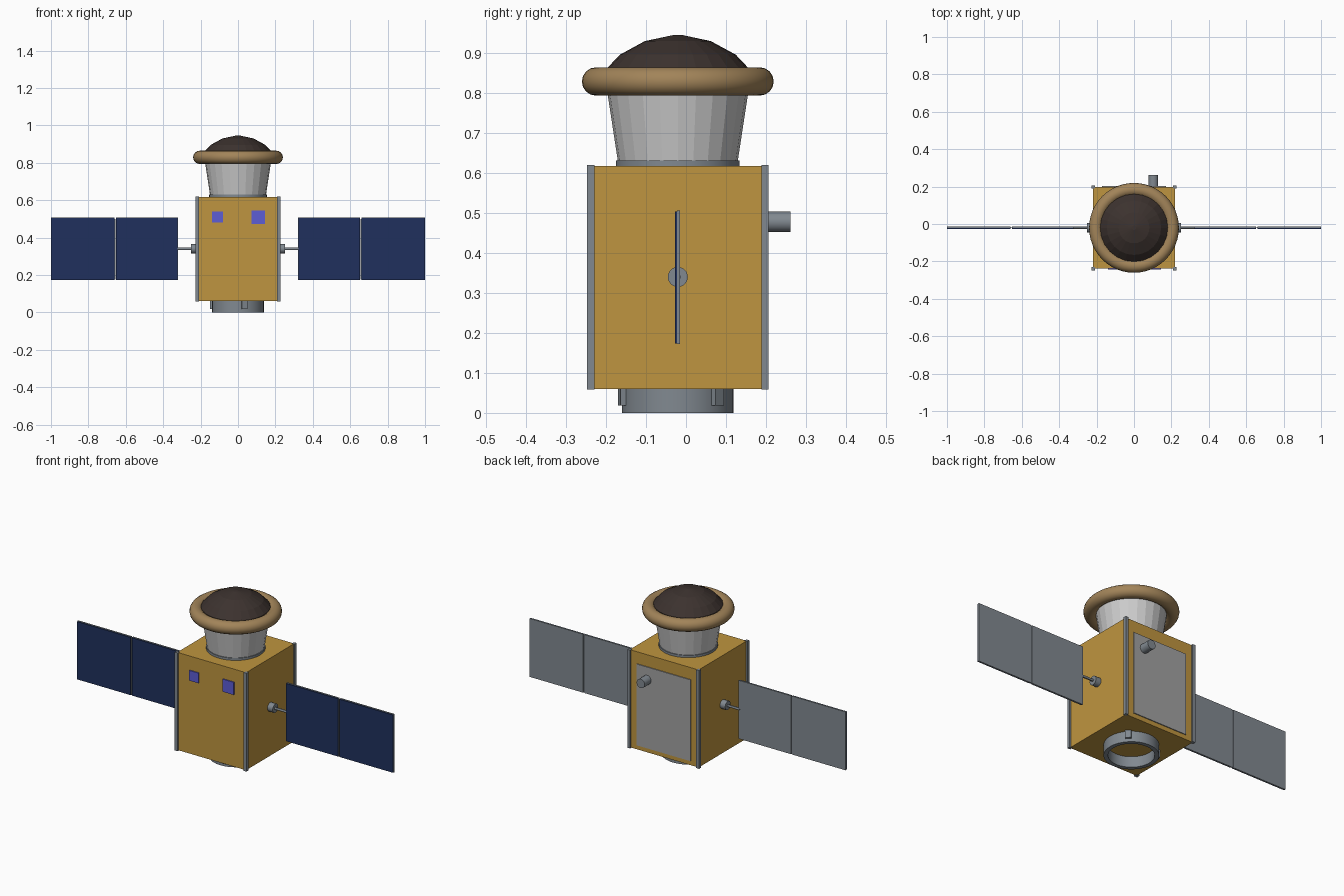
import bpy, bmesh, math
from mathutils import Matrix, Vector

if "Cube" in bpy.data.objects:
    bpy.data.objects.remove(bpy.data.objects["Cube"])

CY = -0.0205   # the bus axis sits slightly forward of the origin


def mat(name, r, g, b):
    m = bpy.data.materials.new(name)
    m.diffuse_color = (r, g, b, 1)
    m.use_nodes = True
    m.node_tree.nodes["Principled BSDF"].inputs["Base Color"].default_value = m.diffuse_color
    return m


GOLD = mat("gold_foil", 0.52, 0.30, 0.05)
STEEL = mat("steel", 0.22, 0.25, 0.28)
WHITE = mat("white_shell", 0.62, 0.62, 0.64)
TAN = mat("tan_ring", 0.36, 0.23, 0.10)
BROWN = mat("heat_shield", 0.045, 0.032, 0.028)
BLUE = mat("solar_cells", 0.014, 0.03, 0.11)
VIOLET = mat("sensor_glass", 0.11, 0.11, 0.66)
PANEL = mat("radiator_grey", 0.36, 0.36, 0.36)


def finish(name, bm, material, smooth=None):
    bmesh.ops.recalc_face_normals(bm, faces=bm.faces[:])
    me = bpy.data.meshes.new(name)
    bm.to_mesh(me)
    bm.free()
    me.materials.append(material)
    ob = bpy.data.objects.new(name, me)
    bpy.context.collection.objects.link(ob)
    if smooth:
        bpy.context.view_layer.objects.active = ob
        ob.select_set(True)
        bpy.ops.object.shade_smooth_by_angle(angle=math.radians(smooth))
        ob.select_set(False)
    return ob


def box(name, lo, hi, material, turn=0):
    lo, hi = Vector(lo), Vector(hi)
    bm = bmesh.new()
    bmesh.ops.create_cube(bm, size=1, matrix=Matrix.Translation((lo + hi) / 2)
                          @ Matrix.Diagonal((*(hi - lo), 1)))
    if turn:
        bmesh.ops.rotate(bm, verts=bm.verts, cent=(0, 0, 0), matrix=Matrix.Rotation(turn, 3, 'Z'))
        bmesh.ops.translate(bm, verts=bm.verts, vec=(0, CY, 0))
    return finish(name, bm, material)


def rod(name, start, end, r, material, sides=24):
    a, b = Vector(start), Vector(end)
    bm = bmesh.new()
    bmesh.ops.create_cone(bm, cap_ends=True, segments=sides, radius1=r, radius2=r, depth=(b - a).length,
                          matrix=Matrix.Translation((a + b) / 2)
                          @ (b - a).to_track_quat('Z', 'Y').to_matrix().to_4x4())
    return finish(name, bm, material, 30)


def lathe(name, profile, material, sides=24, closed=False, smooth=None):
    """Spin (radius, z) points about the bus axis."""
    bm = bmesh.new()
    rings = [[bm.verts.new((r * math.cos(t), CY + r * math.sin(t), z))
              for t in (2 * math.pi * i / sides for i in range(sides))] for r, z in profile]
    pairs = list(zip(rings, rings[1:]))
    if closed:
        pairs.append((rings[-1], rings[0]))
    else:
        bm.faces.new(rings[0])
        bm.faces.new(rings[-1])
    for a, b in pairs:
        for i in range(sides):
            j = (i + 1) % sides
            bm.faces.new((a[i], a[j], b[j], b[i]))
    return finish(name, bm, material, smooth)


# Bus body and corner rails
H = 0.218
box("bus_body", (-H, CY - H, 0.06), (H, CY + H, 0.618), GOLD)
for sx in (-1, 1):
    for sy in (-1, 1):
        x, y, w = sx * H, CY + sy * H, 0.009
        box("corner_rail", (x - w, y - w, 0.058), (x + w, y + w, 0.62), STEEL)

# Launch adapter ring with three clamps
lathe("adapter_ring", [(0.139, 0), (0.139, 0.062), (0.117, 0.062), (0.117, 0)], STEEL, 32, True, 30)
for k in range(3):
    box("ring_clamp", (0.128, -0.015, 0.018), (0.151, 0.015, 0.062), STEEL,
        math.radians(-76 + 120 * k))

# Entry capsule on the top deck
lathe("capsule_collar", [(0.154, 0.616), (0.154, 0.631)], STEEL, 32, smooth=30)
lathe("capsule_cone", [(0.15, 0.63), (0.176, 0.80), (0.18, 0.83)], WHITE, 24)
lathe("inflated_ring", [(0.2045 + 0.0355 * math.cos(a), 0.829 + 0.0355 * math.sin(a))
                        for a in (2 * math.pi * i / 16 for i in range(16))], TAN, 48, True, 60)
lathe("heat_shield", [(0.185, 0.83), (0.18, 0.859), (0.145, 0.896), (0.0825, 0.93), (0.012, 0.945)],
      BROWN, 24)

# Solar wings, one per side
for s in (-1, 1):
    rod("wing_drive", (s * 0.215, CY, 0.34), (s * 0.251, CY, 0.34), 0.025, STEEL)
    rod("wing_boom", (s * 0.24, CY, 0.34), (s * 0.33, CY, 0.34), 0.007, STEEL, 12)
    rod("wing_hinge", (s * 0.657, -0.018, 0.175), (s * 0.657, -0.018, 0.5), 0.003, STEEL, 8)
    for x0, x1 in ((0.322, 0.6535), (0.6605, 1.0)):
        lo, hi = sorted((s * x0, s * x1))
        box("solar_backing", (lo, -0.0225, 0.172), (hi, -0.0145, 0.506), STEEL)
        box("solar_cells", (lo + 0.001, -0.0275, 0.174), (hi - 0.001, -0.0225, 0.504), BLUE)

# Front sensor windows
for x, h in ((-0.109, 0.029), (0.108, 0.036)):
    box("sensor_window", (x - h, CY - H - 0.006, 0.509 - h), (x + h, CY - H + 0.005, 0.509 + h), VIOLET)

# Rear radiator and star tracker
box("radiator_panel", (-0.17, CY + H - 0.005, 0.085), (0.17, CY + H + 0.005, 0.55), PANEL)
rod("star_tracker", (0.104, 0.19, 0.478), (0.104, 0.261, 0.478), 0.0255, STEEL)
